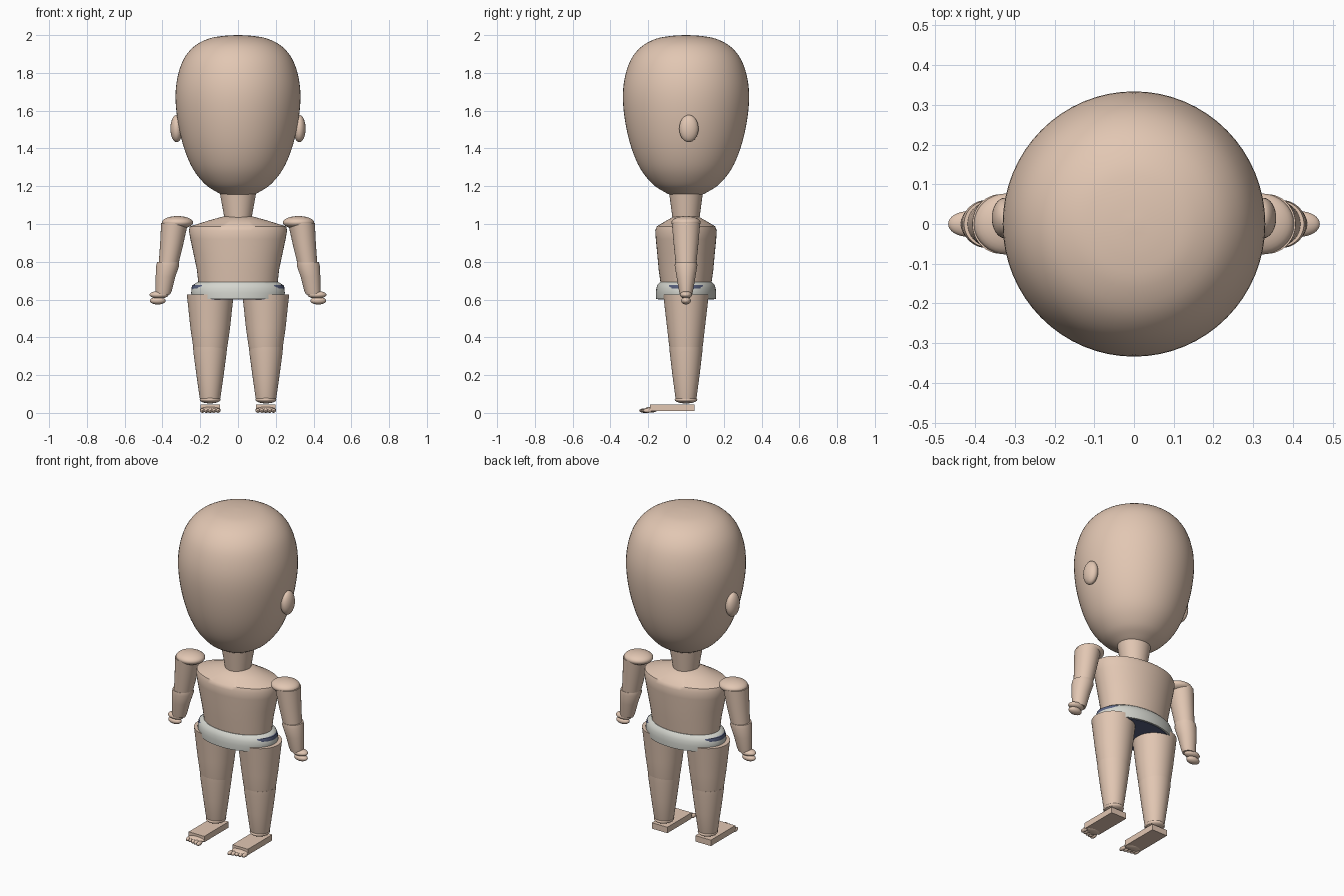
import bpy, bmesh, math


def material(name, rgb):
    m = bpy.data.materials.new(name)
    m.diffuse_color = (*rgb, 1)
    return m


SKIN = material("skin", (0.76, 0.57, 0.45))
CLOTH = material("cloth", (0.66, 0.67, 0.62))
NAVY = material("navy", (0.10, 0.12, 0.22))


def finish(bm, name, mat, angle=40):
    bmesh.ops.recalc_face_normals(bm, faces=bm.faces[:])
    me = bpy.data.meshes.new(name)
    bm.to_mesh(me)
    bm.free()
    ob = bpy.data.objects.new(name, me)
    bpy.context.collection.objects.link(ob)
    me.materials.append(mat)
    bpy.ops.object.select_all(action='DESELECT')
    ob.select_set(True)
    bpy.context.view_layer.objects.active = ob
    bpy.ops.object.shade_smooth_by_angle(angle=math.radians(angle))
    return ob


def refine(pts, n):
    # Catmull-Rom refinement of a profile
    out = []
    for i in range(len(pts) - 1):
        p = [pts[max(0, min(len(pts) - 1, i + k))] for k in (-1, 0, 1, 2)]
        for s in range(n):
            t = s / n
            out.append(tuple(0.5 * (2 * b + (c - a) * t + (2 * a - 5 * b + 4 * c - d) * t * t
                                    + (3 * b - a - 3 * c + d) * t ** 3) for a, b, c, d in zip(*p)))
    return out + [pts[-1]]


def loft(name, rings, mat=SKIN, smooth=1, n=48):
    # rings from bottom to top: (z, x radius, y radius, x centre)
    bm = bmesh.new()
    loops = []
    for z, rx, ry, cx in refine(rings, smooth):
        loops.append([bm.verts.new((cx + rx * math.cos(2 * math.pi * k / n),
                                    ry * math.sin(2 * math.pi * k / n), z)) for k in range(n)])
    for a, b in zip(loops, loops[1:]):
        for k in range(n):
            bm.faces.new((a[k], a[(k + 1) % n], b[(k + 1) % n], b[k]))
    bm.faces.new(loops[0])
    bm.faces.new(loops[-1])
    return finish(bm, name, mat)


def ball(name, centre, radii, mat=SKIN, seg=32):
    bm = bmesh.new()
    bmesh.ops.create_uvsphere(bm, u_segments=seg, v_segments=seg // 2, radius=1)
    bmesh.ops.scale(bm, vec=radii, verts=bm.verts)
    bmesh.ops.translate(bm, vec=centre, verts=bm.verts)
    return finish(bm, name, mat)


# Head and neck
head = [(1.15, 0.075), (1.17, 0.115), (1.21, 0.175), (1.29, 0.24), (1.4, 0.288), (1.53, 0.32),
        (1.66, 0.334), (1.77, 0.325), (1.87, 0.292), (1.94, 0.235), (1.98, 0.16), (1.995, 0.085), (2.0, 0.01)]
loft("head", [(z, r * 0.99, r, 0) for z, r in head], smooth=4, n=64)
loft("neck", [(1.02, 0.07, 0.07, 0), (1.17, 0.097, 0.09, 0)])

# Torso
loft("torso", [(0.64, 0.20, 0.13, 0), (0.69, 0.21, 0.135, 0), (0.76, 0.218, 0.145, 0), (0.84, 0.235, 0.152, 0),
               (0.92, 0.252, 0.16, 0), (0.965, 0.26, 0.163, 0), (0.987, 0.255, 0.155, 0),
               (1.02, 0.15, 0.10, 0), (1.042, 0.07, 0.06, 0)])

# Briefs: light shell with a dark lining showing at the hips and below
loft("briefs", [(0.602, 0.24, 0.158, 0), (0.635, 0.248, 0.16, 0), (0.66, 0.245, 0.157, 0),
                (0.68, 0.235, 0.15, 0), (0.692, 0.215, 0.138, 0)], CLOTH)
loft("briefs_lining", [(0.599, 0.225, 0.15, 0), (0.635, 0.24, 0.14, 0), (0.66, 0.247, 0.153, 0),
                       (0.676, 0.242, 0.146, 0), (0.69, 0.21, 0.13, 0)], NAVY)

for s, side in ((-1, "right"), (1, "left")):
    ball(side + "_ear", (s * 0.325, 0.015, 1.505), (0.033, 0.051, 0.072))

    # Arm
    ball(side + "_shoulder", (s * 0.32, 0, 1.008), (0.083, 0.077, 0.034))
    loft(side + "_upper_arm", [(0.785, 0.052, 0.054, s * 0.368), (0.9, 0.062, 0.066, s * 0.35),
                               (1.005, 0.071, 0.075, s * 0.336)])
    loft(side + "_forearm", [(0.628, 0.038, 0.033, s * 0.397), (0.645, 0.043, 0.037, s * 0.394),
                             (0.72, 0.052, 0.05, s * 0.384), (0.78, 0.061, 0.06, s * 0.372),
                             (0.8, 0.058, 0.058, s * 0.37)])
    ball(side + "_palm", (s * 0.418, 0, 0.625), (0.05, 0.032, 0.02))
    ball(side + "_fingers", (s * 0.425, 0, 0.594), (0.042, 0.026, 0.02))

    # Leg
    loft(side + "_thigh", [(0.335, 0.088, 0.085, s * 0.147), (0.36, 0.092, 0.09, s * 0.147),
                           (0.45, 0.105, 0.1, s * 0.147), (0.628, 0.124, 0.121, s * 0.147)])
    loft(side + "_shin", [(0.06, 0.05, 0.05, s * 0.148), (0.08, 0.055, 0.056, s * 0.148),
                          (0.2, 0.072, 0.072, s * 0.148), (0.32, 0.088, 0.086, s * 0.148),
                          (0.35, 0.09, 0.088, s * 0.148)])
    ball(side + "_ankle", (s * 0.148, 0, 0.07), (0.055, 0.06, 0.02))

    # Foot: flat block, rounded front pad, five toes
    bm = bmesh.new()
    bmesh.ops.create_cube(bm, size=1)
    bmesh.ops.scale(bm, vec=(0.105, 0.235, 0.036), verts=bm.verts)
    bmesh.ops.translate(bm, vec=(s * 0.147, -0.0725, 0.027), verts=bm.verts)
    finish(bm, side + "_foot", SKIN, 30)
    ball(side + "_foot_pad", (s * 0.147, -0.185, 0.017), (0.054, 0.035, 0.015))
    for k in range(5):
        ball(f"{side}_toe_{k + 1}", (s * (0.105 + 0.021 * k), -0.222 + 0.005 * k, 0.012),
             (0.012, 0.026, 0.012), seg=12)
